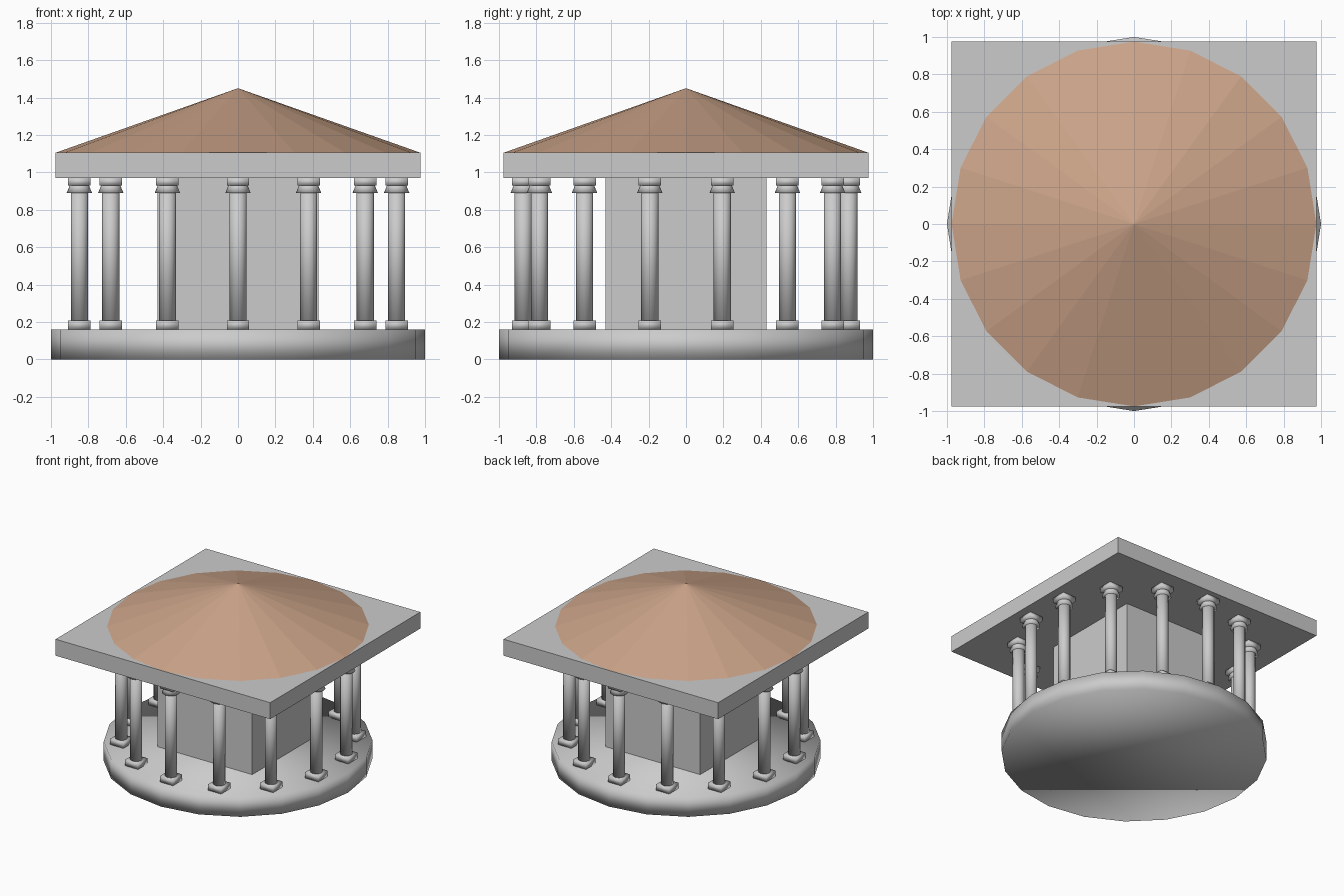
import bpy
from math import sin, cos, tau

if "Cube" in bpy.data.objects:
    bpy.data.objects.remove(bpy.data.objects["Cube"])


def finish(name, smooth):
    ob = bpy.context.object
    ob.name = name
    if smooth:
        bpy.ops.object.shade_smooth()
    return ob


def box(name, half, z0, z1, x=0, y=0, smooth=False):
    bpy.ops.mesh.primitive_cube_add(size=1, location=(x, y, (z0 + z1) / 2))
    bpy.context.object.scale = (2 * half, 2 * half, z1 - z0)
    bpy.ops.object.transform_apply(location=False, rotation=False, scale=True)
    return finish(name, smooth)


def cone(name, sides, r0, r1, z0, z1, x=0, y=0, smooth=True):
    bpy.ops.mesh.primitive_cone_add(vertices=sides, radius1=r0, radius2=r1,
                                    depth=z1 - z0, location=(x, y, (z0 + z1) / 2))
    return finish(name, smooth)


# Round podium and square inner chamber
cone("podium", 20, 1.0, 1.0, 0, 0.16)
box("inner_chamber", 0.43, 0.16, 0.97)

# Ring of columns: plinth, shaft, flared capital and top block
COUNT, RING = 14, 0.87
for i in range(COUNT):
    a = tau * i / COUNT
    x, y = RING * sin(a), RING * cos(a)
    box(f"column_plinth_{i}", 0.06, 0.16, 0.208, x, y, True)
    cone(f"column_shaft_{i}", 12, 0.046, 0.046, 0.16, 0.97, x, y)
    cone(f"column_capital_{i}", 12, 0.068, 0.045, 0.89, 0.945, x, y)
    box(f"column_top_block_{i}", 0.06, 0.93, 0.97, x, y, True)

# Square roof slab
box("roof_slab", 0.975, 0.97, 1.105)

# Faceted conical roof
roof = cone("roof", 20, 0.975, 0, 1.105, 1.45, smooth=False)
mat = bpy.data.materials.new("terracotta")
mat.diffuse_color = (0.60, 0.37, 0.25, 1)
mat.use_nodes = True
mat.node_tree.nodes["Principled BSDF"].inputs["Base Color"].default_value = mat.diffuse_color
roof.data.materials.append(mat)
